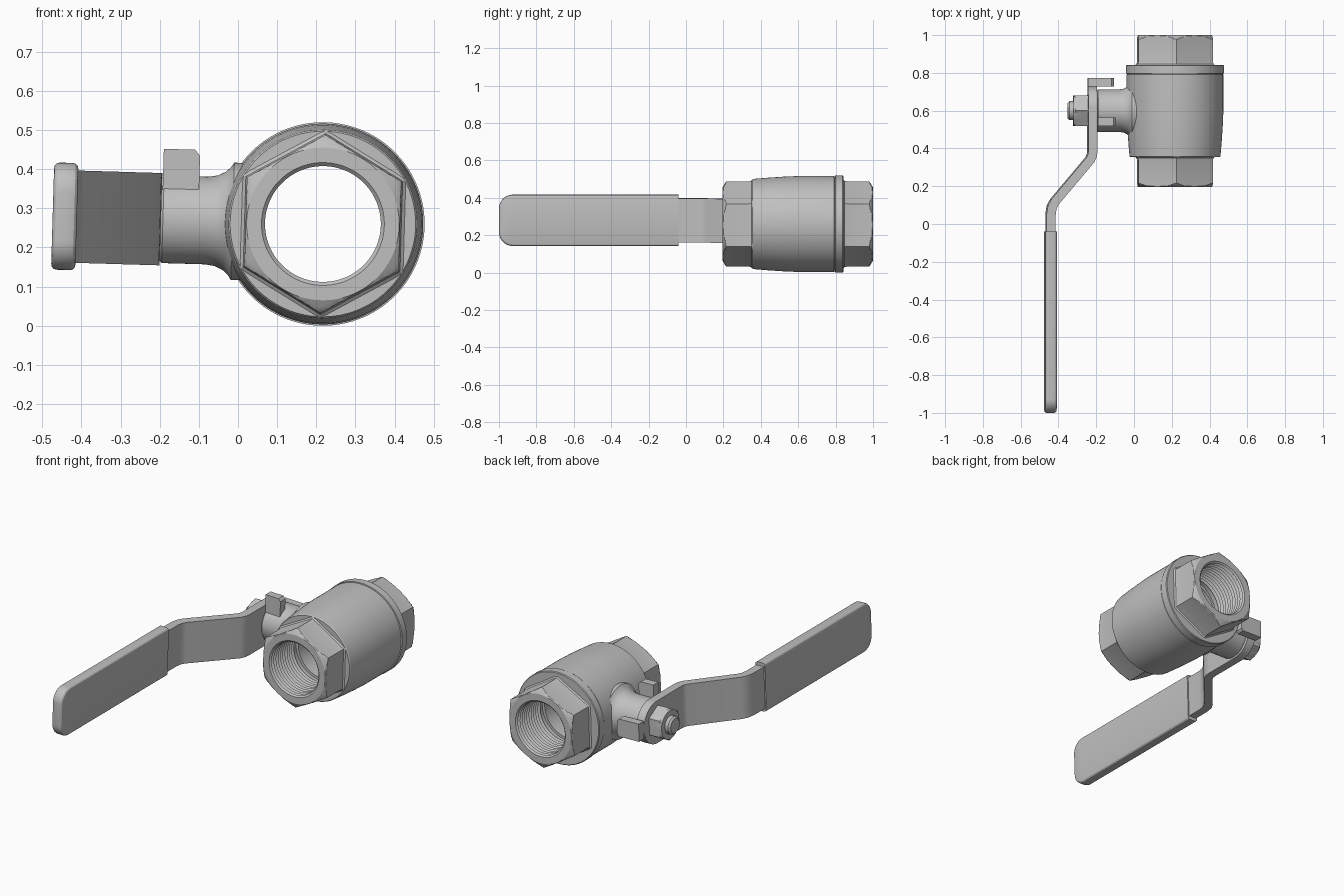
import bpy, bmesh
from math import sin, cos, pi, radians
from mathutils import Matrix, Vector

cube = bpy.data.objects.get("Cube")
if cube:
    bpy.data.objects.remove(cube, do_unlink=True)

metal = bpy.data.materials.new("grey_metal")
metal.use_nodes = True
GREY = (0.53, 0.53, 0.53, 1)
metal.diffuse_color = GREY
metal.node_tree.nodes["Principled BSDF"].inputs["Base Color"].default_value = GREY

# Pipe axis runs along y; the whole valve is rolled slightly about it
CX, CZ, STEM_Y = 0.217, 0.26, 0.60
PIVOT = Vector((CX, 0, CZ))
ROLL = Matrix.Translation(PIVOT) @ Matrix.Rotation(radians(1.7), 4, 'Y') @ Matrix.Translation(-PIVOT)


def finish(name, bm):
    bmesh.ops.remove_doubles(bm, verts=bm.verts, dist=1e-5)
    bmesh.ops.recalc_face_normals(bm, faces=bm.faces)
    bm.transform(ROLL)
    mesh = bpy.data.meshes.new(name)
    bm.to_mesh(mesh)
    bm.free()
    mesh.materials.append(metal)
    obj = bpy.data.objects.new(name, mesh)
    bpy.context.collection.objects.link(obj)
    bpy.ops.object.select_all(action='DESELECT')
    obj.select_set(True)
    bpy.context.view_layer.objects.active = obj
    bpy.ops.object.shade_smooth_by_angle(angle=radians(28))
    return obj


def lathe(name, profile, axis, closed=False, segs=96):
    """Revolve (along, radius[, hex apothem]) points; an apothem trims the ring to a hexagon."""
    bm = bmesh.new()
    rings = []
    for along, r, *apothem in profile:
        ring = []
        for i in range(segs):
            t = 2 * pi * i / segs
            rad = min(r, apothem[0] / cos(t % (pi / 3) - pi / 6)) if apothem else r
            u, v = rad * sin(t), rad * cos(t)
            co = (CX + u, along, CZ + v) if axis == 'y' else (along, STEM_Y + u, CZ + v)
            ring.append(bm.verts.new(co))
        rings.append(ring)
    pairs = list(zip(rings, rings[1:]))
    if closed:
        pairs.append((rings[-1], rings[0]))
    else:
        bm.faces.new(rings[0])
        bm.faces.new(rings[-1])
    for a, b in pairs:
        for i in range(segs):
            j = (i + 1) % segs
            bm.faces.new((a[i], a[j], b[j], b[i]))
    return finish(name, bm)


def strip(stations, thick):
    """Bar following (x, y, half height) stations, with mitred thickness."""
    bm = bmesh.new()
    pts = [Vector(s[:2]) for s in stations]
    dirs = [(b - a).normalized() for a, b in zip(pts, pts[1:])]
    secs = []
    for i, (x, y, h) in enumerate(stations):
        d0, d1 = dirs[max(i - 1, 0)], dirs[min(i, len(dirs) - 1)]
        d = (d0 + d1).normalized()
        n = Vector((-d.y, d.x)) * (thick / 2 / d.dot(d1))
        secs.append([bm.verts.new((x + s * n.x, y + s * n.y, CZ + k * h))
                     for s, k in ((1, 1), (1, -1), (-1, -1), (-1, 1))])
    for a, b in zip(secs, secs[1:]):
        for i in range(4):
            j = (i + 1) % 4
            bm.faces.new((a[i], a[j], b[j], b[i]))
    bm.faces.new(secs[0])
    bm.faces.new(secs[-1])
    return bm


def extrude_xz(name, outline, y0, y1):
    bm = bmesh.new()
    face = bm.faces.new([bm.verts.new((x, y0, z)) for x, z in outline])
    ext = bmesh.ops.extrude_face_region(bm, geom=[face])["geom"]
    moved = [v for v in ext if isinstance(v, bmesh.types.BMVert)]
    bmesh.ops.translate(bm, verts=moved, vec=(0, y1 - y0, 0))
    return finish(name, bm)


# Valve body: hexagonal ends, tapered barrel and threaded bore in one profile
AP = 0.1975


def hex_end(face, inward, base):
    """Chamfered hexagon from its end face to its filleted base."""
    pts = [(face, 0.157, AP), (face, 0.195, AP)]
    pts += [(face + inward * 0.02 * k / 4, 0.195 + 0.034 * k / 4, AP) for k in range(1, 5)]
    pts += [(base - inward * 0.018, 0.235, AP), (base - inward * 0.006, 0.235, AP + 0.003),
            (base, 0.238, AP + 0.011)]
    return pts


def thread(face, inward):
    """Zigzag thread running in from an end face."""
    pts = [(face + inward * 0.009, 0.148)]
    for k in range(10):
        y = 0.012 + 0.02 * k
        pts += [(face + inward * (y + 0.009), 0.161), (face + inward * (y + 0.018), 0.148)]
    return pts + [(face + inward * 0.215, 0.163), (face + inward * 0.25, 0.163),
                  (face + inward * 0.25, 0.148)]


barrel = [(0.355, 0.237), (0.36, 0.241), (0.43, 0.247), (0.52, 0.253), (0.60, 0.2565),
          (0.792, 0.2565), (0.793, 0.253), (0.797, 0.253), (0.798, 0.26),
          (0.838, 0.26), (0.842, 0.256)]
outer = hex_end(0.195, 1, 0.355) + barrel + hex_end(1.0, -1, 0.842)[::-1]
bore = thread(1.0, -1) + thread(0.195, 1)[::-1]
lathe("valve_body", outer + bore, 'y', closed=True)

# Stem neck flaring into the body
lathe("stem_neck", [(-0.198, 0.106), (-0.192, 0.112), (-0.08, 0.112), (-0.055, 0.116),
                    (-0.035, 0.126), (-0.022, 0.138), (-0.014, 0.15), (0.02, 0.15)], 'x')

# Handle nut and threaded stem tip
lathe("handle_nut", [(-0.322, 0.08, 0.08), (-0.313, 0.093, 0.08), (-0.24, 0.093, 0.08)], 'x')
lathe("stem_tip", [(-0.352, 0.04), (-0.342, 0.05), (-0.22, 0.05)], 'x', segs=48)

# Cranked handle plate with a rounded end around the stem
HALF = 0.118
plate = [(-0.221, 0.61 + HALF * sin(a), HALF * cos(a))
         for a in (radians(88 - 8 * k) for k in range(12))]
plate += [(-0.221, 0.39, HALF), (-0.223, 0.365, HALF), (-0.234, 0.34, HALF),
          (-0.421, 0.118, HALF), (-0.436, 0.09, HALF), (-0.442, 0.055, HALF),
          (-0.443, -0.10, HALF)]
finish("handle_plate", strip(plate, 0.048))

# Grip sleeve with a rounded far end and softened edges
R, GRIP_HALF, SLEEVE_Y = 0.075, 0.137, -0.04
grip = [(-0.443, SLEEVE_Y, GRIP_HALF)]
for k in range(11):
    a = radians(9 * k)
    grip.append((-0.443, -1 + R * (1 - sin(a)), GRIP_HALF - R * (1 - cos(a))))
bm = strip(grip, 0.062)
bmesh.ops.remove_doubles(bm, verts=bm.verts, dist=1e-5)
bmesh.ops.recalc_face_normals(bm, faces=bm.faces)
soft = [e for e in bm.edges if e.calc_face_angle(0) > radians(60)
        and any(v.co.y < SLEEVE_Y - 0.01 for v in e.verts)]
bmesh.ops.bevel(bm, geom=soft, offset=0.014, segments=3, profile=0.5, affect='EDGES')
finish("handle_grip", bm)

# Fixed stop lug on the neck, and the handle's bent stop tab
extrude_xz("stop_lug", [(-0.195, 0.30), (-0.195, 0.44), (-0.115, 0.44), (-0.102, 0.425),
                        (-0.102, 0.30)], 0.52, 0.565)
extrude_xz("handle_stop_tab", [(-0.245, 0.21), (-0.245, 0.31), (-0.12, 0.31), (-0.108, 0.298),
                               (-0.108, 0.222), (-0.12, 0.21)], 0.728, 0.774)
